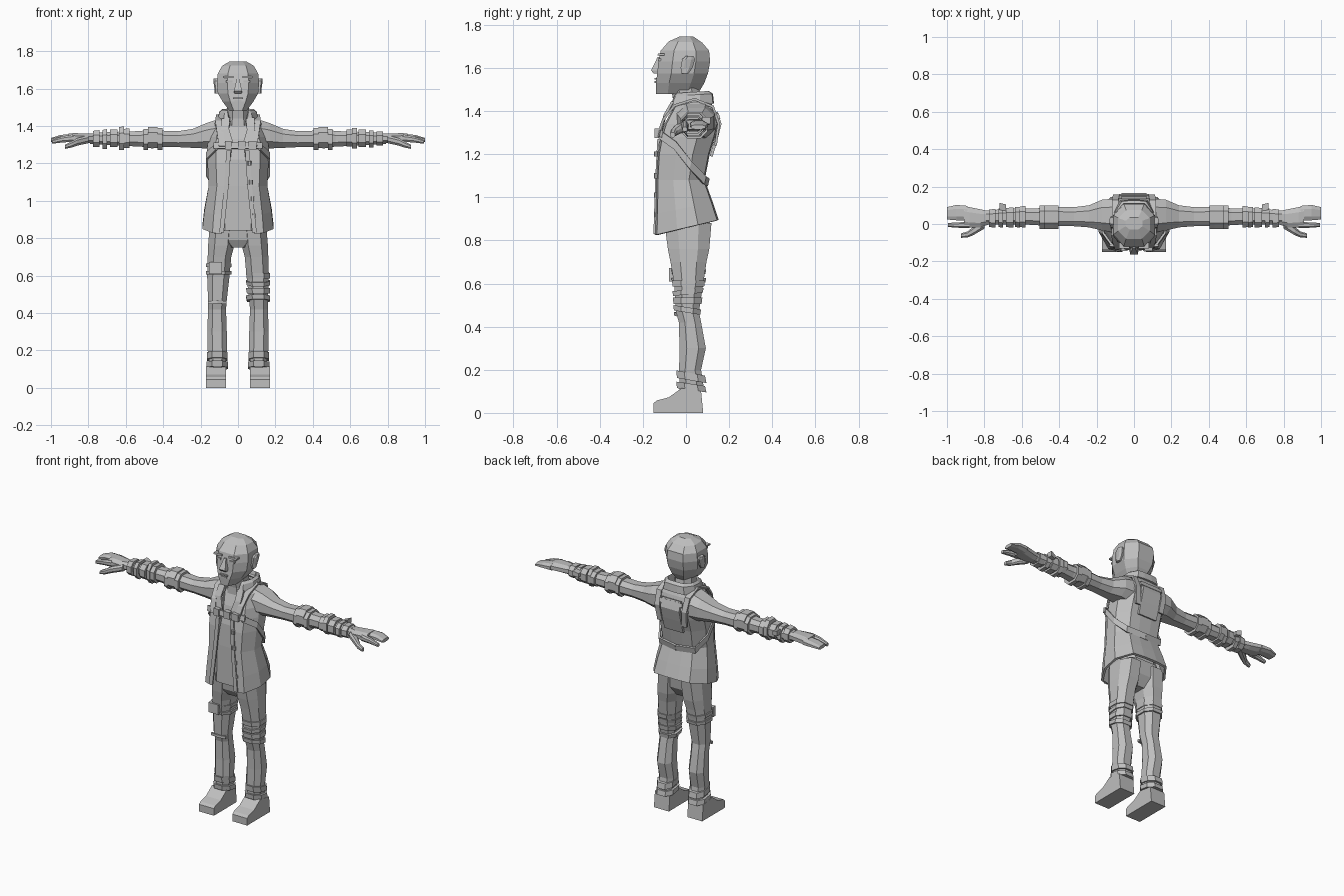
import bpy, bmesh, math
from mathutils import Vector

grey = bpy.data.materials.new("light_grey")
grey.diffuse_color = (0.52, 0.52, 0.52, 1)

OCT = [(-.5, -1), (.5, -1), (1, -.45), (1, .45), (.5, 1), (-.5, 1), (-1, .45), (-1, -.45)]
BOX = [(-1, -1), (1, -1), (1, 1), (-1, 1)]


def finish(name, bm):
    bmesh.ops.recalc_face_normals(bm, faces=bm.faces)
    me = bpy.data.meshes.new(name)
    bm.to_mesh(me)
    bm.free()
    ob = bpy.data.objects.new(name, me)
    bpy.context.collection.objects.link(ob)
    me.materials.append(grey)
    return ob


def loft(name, rings, closed=True):
    """Skin a list of point rings; closed lofts are capped."""
    bm = bmesh.new()
    vs = [[bm.verts.new(p) for p in r] for r in rings]
    n = len(rings[0])
    for a, b in zip(vs, vs[1:]):
        for i in range(n if closed else n - 1):
            j = (i + 1) % n
            bm.faces.new((a[i], a[j], b[j], b[i]))
    if closed:
        bm.faces.new(vs[0])
        bm.faces.new(vs[-1])
    return finish(name, bm)


def upright(name, rows, sec=OCT, xc=0):
    """Rows of (z, tilt, x0, x1, y_front, y_back) stacked along z."""
    return loft(name, [[((a + b) / 2 + u * (b - a) / 2, (f + k) / 2 + v * (k - f) / 2, z + t * v)
                        for u, v in sec] for z, t, a, b, f, k in rows])


def sideways(name, s, rows, sec=OCT):
    """Rows of (x, z_low, z_high, y_front, y_back) strung along x."""
    return loft(name, [[(s * x, (f + k) / 2 + u * (k - f) / 2, (lo + hi) / 2 + v * (hi - lo) / 2)
                        for u, v in sec] for x, lo, hi, f, k in rows])


def box(name, x0, x1, y0, y1, z0, z1):
    return upright(name, [(z0, 0, x0, x1, y0, y1), (z1, 0, x0, x1, y0, y1)], BOX)


def strap(name, pts, side, thick=.012):
    """Flat band along a path; side is its half-width vector."""
    pts, w = [Vector(p) for p in pts], Vector(side)
    rings = []
    for i, p in enumerate(pts):
        d = pts[min(i + 1, len(pts) - 1)] - pts[max(i - 1, 0)]
        n = d.cross(w).normalized() * thick / 2
        rings.append([p - w - n, p + w - n, p + w + n, p - w + n])
    return loft(name, rings)


def open_wrap(name, rows, thick):
    """Coat-like shell, open in front: (z, tilt, half_width, y_front, y_back, opening)."""
    rings = []
    for z, t, h, f, k, o in rows:
        half = [(o, -1), (h * .72, -.93), (h, -.3), (h, .35), (h * .66, .95), (h * .25, 1)]
        sec = half + [(-x, v) for x, v in reversed(half)]
        rings.append([(x, (f + k) / 2 + v * (k - f) / 2, z + t * v) for x, v in sec])
    ob = loft(name, rings, False)
    m = ob.modifiers.new("thickness", 'SOLIDIFY')
    m.thickness, m.offset = thick, -1
    return ob


# Head, neck and face
upright("head", [(z, t, -h, h, f, k) for z, t, h, f, k in [
    (1.48, 0, .045, -.138, .055), (1.53, 0, .082, -.14, .085), (1.575, 0, .108, -.133, .102),
    (1.63, 0, .113, -.128, .112), (1.68, 0, .108, -.117, .107), (1.72, -.003, .085, -.08, .075),
    (1.745, 0, .045, -.03, .035)]])
upright("neck", [(1.36, 0, -.075, .075, -.06, .09), (1.44, 0, -.06, .06, -.058, .07),
                 (1.51, 0, -.058, .058, -.07, .06)])
upright("nose", [(1.575, 0, -.02, .02, -.15, -.12), (1.588, 0, -.022, .022, -.162, -.12),
                 (1.65, 0, -.007, .007, -.132, -.11)], BOX)
box("upper_lip", -.026, .026, -.147, -.13, 1.545, 1.553)
box("lower_lip", -.02, .02, -.146, -.13, 1.53, 1.54)
for s in (-1, 1):
    a, b = sorted((s * .025, s * .08))
    upright("eyebrow", [(1.657, 0, a, b, -.132, -.1), (1.667, 0, a, b, -.13, -.1)], BOX)
    a, b = sorted((s * .03, s * .065))
    box("eye", a, b, -.131, -.11, 1.633, 1.644)
    a, b = sorted((s * .1, s * .126))
    c, d = sorted((s * .1, s * .132))
    upright("ear", [(1.575, 0, a, b, -.02, .012), (1.6, 0, a, b, -.025, .03),
                    (1.64, 0, c, d, -.018, .042), (1.655, 0, c, d, .0, .035)])

# Shirt and open jacket
upright("shirt", [(z, t, -h, h, f, k) for z, t, h, f, k in [
    (.86, .02, .14, -.115, .10), (1.08, 0, .135, -.115, .07), (1.22, 0, .14, -.11, .09),
    (1.33, 0, .13, -.085, .12), (1.43, 0, .09, -.045, .1)]])
open_wrap("jacket", [
    (.86, .035, .19, -.145, .152, .088), (.95, .025, .18, -.141, .125, .08),
    (1.08, 0, .157, -.138, .087, .06), (1.2, 0, .163, -.132, .11, .045),
    (1.28, 0, .165, -.118, .135, .035), (1.34, 0, .16, -.1, .15, .04),
    (1.415, 0, .14, -.058, .128, .055), (1.455, .015, .085, -.045, .10, .05)], .014)
open_wrap("collar", [
    (1.43, .01, .074, -.06, .09, .04), (1.488, .005, .085, -.04, .105, .055),
    (1.475, .005, .1, -.055, .125, .055), (1.42, .015, .112, -.08, .13, .045)], .012)
for s in (-1, 1):
    strap("lapel", [(s * .065, -.062, 1.44), (s * .07, -.097, 1.38), (s * .04, -.125, 1.28)],
          (.022, 0, .004))
    strap("jacket_edge", [(s * .05, -.128, 1.27), (s * .062, -.138, 1.08), (s * .088, -.146, .83)],
          (.012, 0, 0), .01)
for z in (.92, 1.01, 1.1, 1.2):
    x = .075 - (z - .9) * .08
    upright("button", [(z - .012, 0, x, x + .022, -.148, -.13),
                       (z + .012, 0, x, x + .022, -.148, -.13)])

# Harness
for s in (-1, 1):
    strap("shoulder_strap", [(s * .085, -.13, 1.29), (s * .095, -.105, 1.36), (s * .105, -.055, 1.425),
                             (s * .1, .04, 1.455), (s * .1, .125, 1.42), (s * .095, .152, 1.34),
                             (s * .085, .137, 1.24)], (.017, 0, 0))
    strap("side_strap", [(s * .115, -.12, 1.29), (s * .166, -.05, 1.24), (s * .165, .02, 1.15),
                         (s * .125, .085, 1.08), (0, .1, 1.07)], (0, .004, .018))
strap("chest_strap", [(-.13, -.115, 1.295), (-.06, -.13, 1.295), (.06, -.13, 1.295),
                      (.13, -.115, 1.295)], (0, .003, .016))
for a, b in ((-.07, -.035), (.0, .04), (.055, .1)):
    box("chest_buckle", a, b, -.145, -.115, 1.275, 1.32)
strap("back_panel", [(0, .117, 1.19), (0, .14, 1.27), (0, .158, 1.34), (0, .14, 1.395)],
      (.066, 0, 0), .014)
strap("back_panel_top", [(-.08, .148, 1.375), (.08, .148, 1.375)], (0, -.004, .012), .016)

# Arms and hands
for s in (-1, 1):
    sideways("sleeve", s, [
        (.11, 1.27, 1.435, -.045, .135), (.17, 1.28, 1.415, -.035, .13), (.24, 1.283, 1.385, -.018, .1),
        (.32, 1.287, 1.372, -.012, .09), (.41, 1.287, 1.375, -.012, .092), (.46, 1.28, 1.382, -.018, .092),
        (.52, 1.29, 1.373, -.005, .083), (.6, 1.293, 1.37, -.003, .083), (.7, 1.298, 1.368, -.003, .08),
        (.79, 1.305, 1.36, .0, .07)])
    for a, b, lo, hi in ((.405, .43, 1.272, 1.388), (.43, .48, 1.282, 1.395), (.48, .505, 1.272, 1.385)):
        sideways("elbow_pad", s, [(a, lo, hi, -.026, .1), (b, lo, hi, -.026, .1)])
    for i, (a, b, lo, hi) in enumerate(((.58, .61, 1.29, 1.38), (.61, .635, 1.28, 1.39),
                                        (.645, .685, 1.287, 1.38), (.7, .725, 1.285, 1.375),
                                        (.74, .775, 1.295, 1.37))):
        g = .008 if s < 0 and i != 2 else 0
        sideways("forearm_wrap", s, [(a, lo - g, hi + g, -.02, .096 - i * .004),
                                     (b, lo - g, hi + g / 2, -.016, .094 - i * .004)])
    sideways("wrap_knot", s, [(.685, 1.335, 1.36, .07, .105), (.72, 1.34, 1.372, .075, .113)], BOX)
    sideways("palm", s, [(.77, 1.308, 1.358, .0, .068), (.82, 1.308, 1.36, -.018, .078),
                         (.88, 1.312, 1.362, -.02, .09), (.91, 1.315, 1.358, -.012, .096)])
    sideways("fingers", s, [(.89, 1.314, 1.357, .018, .097), (.95, 1.318, 1.352, .02, .102),
                            (1.0, 1.315, 1.336, .024, .09)])
    sideways("index_finger", s, [(.88, 1.315, 1.355, -.022, .014), (.94, 1.312, 1.345, -.02, .008),
                                 (.995, 1.305, 1.325, -.016, .006)])
    sideways("thumb", s, [(.8, 1.308, 1.35, -.025, .03), (.86, 1.295, 1.335, -.06, -.015),
                          (.89, 1.285, 1.318, -.072, -.04), (.925, 1.278, 1.3, -.074, -.05)])

# Trousers
upright("hips", [(.75, 0, -.055, .055, -.06, .06), (.8, .01, -.12, .12, -.085, .1),
                 (.9, 0, -.15, .15, -.1, .11)])
for s in (-1, 1):
    rows = [(.1, .07, .15, -.03, .085), (.2, .058, .162, -.032, .07), (.3, .06, .164, -.03, .092),
            (.42, .064, .16, -.033, .07), (.47, .06, .16, -.047, .06), (.6, .045, .165, -.055, .08),
            (.7, .036, .162, -.072, .095), (.76, .02, .16, -.084, .108), (.88, .01, .15, -.1, .118)]
    upright("trouser_leg", [(z, 0, *sorted((s * a, s * b)), f, k) for z, a, b, f, k in rows])
    # Cuffs and boots
    for z, h, t, grow in ((.105, .03, -.01, .004), (.15, .035, -.012, 0)):
        a, b = sorted((s * (.057 - grow), s * (.165 + grow)))
        upright("trouser_cuff", [(z, t, a, b, -.042, .095), (z + h, t, a, b, -.045, .088)])
    side = [(-.15, 0), (-.15, .045), (-.135, .058), (-.08, .072), (-.02, .115), (.07, .1), (.08, 0)]
    loft("boot", [[(s * x, y, z) for y, z in side] for x in (.065, .17)])

# Knee wraps on one leg, thigh strap and pouch on the other
for z, h, f, k, t in ((.465, .025, -.056, .066, -.01), (.505, .03, -.058, .072, 0),
                      (.55, .022, -.06, .078, .008), (.585, .028, -.062, .084, 0)):
    upright("knee_wrap", [(z, t, .048, .17, f, k), (z + h, t, .042, .17, f - .003, k + .004)])
for z in (.605, .645):
    upright("thigh_strap", [(z, 0, -.171, -.036, -.064, .09), (z + .02, 0, -.171, -.034, -.068, .094)])
box("thigh_pouch", -.155, -.085, -.078, -.05, .61, .672)
strap("knee_seam", [(-.16, -.035, .455), (-.11, -.05, .46), (-.062, -.035, .455)], (0, 0, .008))
